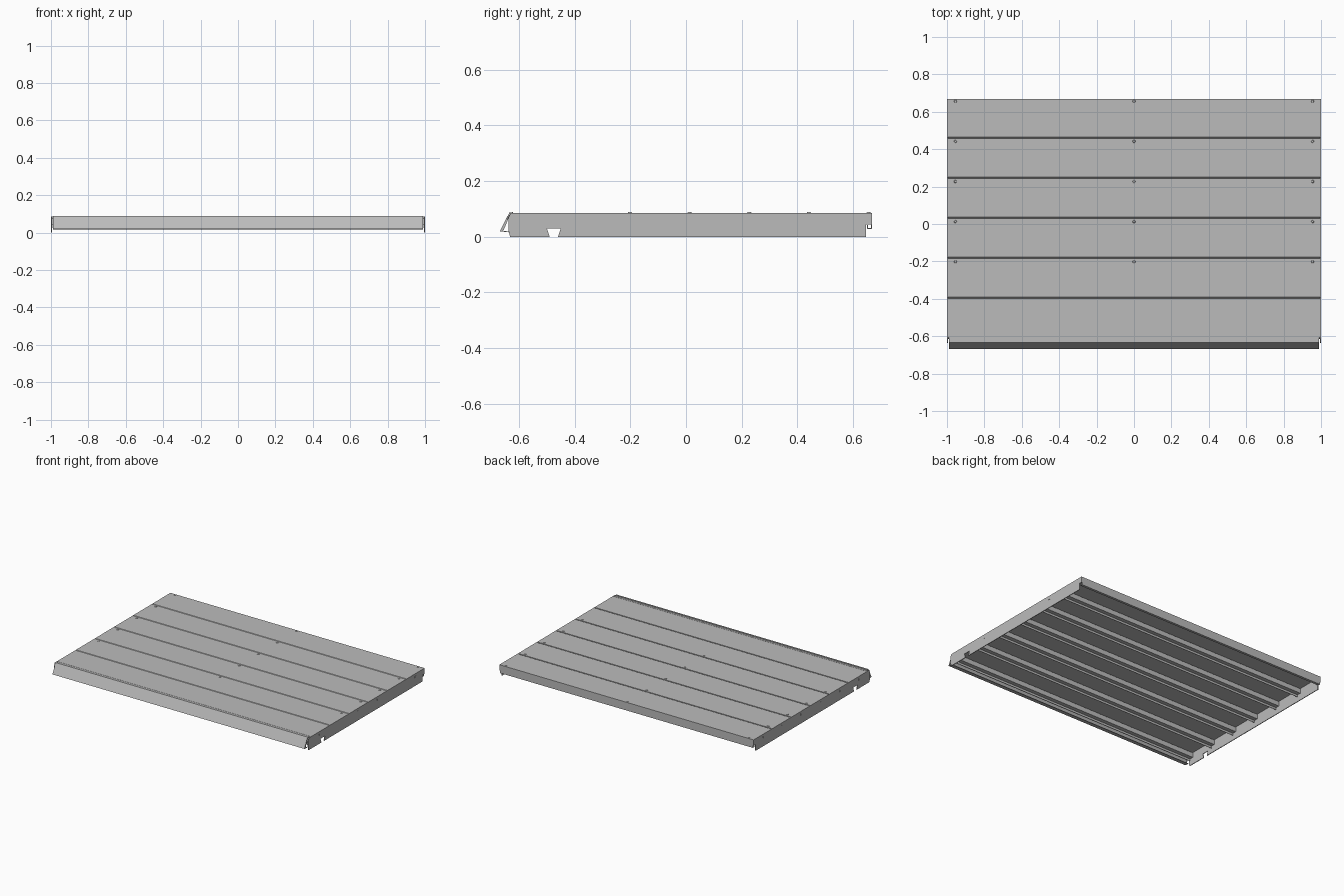
import bpy, bmesh

cube = bpy.data.objects.get("Cube")
if cube:
    bpy.data.objects.remove(cube, do_unlink=True)

steel = bpy.data.materials.new("galvanised grey")
steel.use_nodes = True
grey = (0.5, 0.5, 0.5, 1)
steel.diffuse_color = grey
steel.node_tree.nodes["Principled BSDF"].inputs["Base Color"].default_value = grey


def finish(name, bm):
    mesh = bpy.data.meshes.new(name)
    bm.to_mesh(mesh)
    bm.free()
    mesh.materials.append(steel)
    obj = bpy.data.objects.new(name, mesh)
    bpy.context.collection.objects.link(obj)
    return obj


def thicken(obj, thickness):
    mod = obj.modifiers.new("Thickness", 'SOLIDIFY')
    mod.thickness = thickness
    mod.offset = -1
    mod.use_even_offset = True


def folded_sheet(name, path, half_width, thickness=0.003):
    """Sheet metal folded along a (y, z) path and running across x."""
    bm = bmesh.new()
    rows = [[bm.verts.new((s * half_width, y, z)) for s in (-1, 1)] for y, z in path]
    for a, b in zip(rows, rows[1:]):
        bm.faces.new((a[0], a[1], b[1], b[0]))
    obj = finish(name, bm)
    thicken(obj, thickness)
    return obj


def mirror_x(obj):
    obj.modifiers.new("Mirror", 'MIRROR').use_axis[0] = True


def add_box(bm, centre, size):
    corners = bmesh.ops.create_cube(bm, size=1)["verts"]
    bmesh.ops.scale(bm, vec=size, verts=corners)
    bmesh.ops.translate(bm, vec=centre, verts=corners)


TOP = 0.086
PITCH = 0.2144
FRONT = -0.61
BACK = 0.668
seams = [FRONT + PITCH * i for i in range(6)]

# Deck planks, each with a small sloped front edge; the last folds down at the back
for i, y in enumerate(seams):
    path = [(y - 0.004, TOP - 0.008), (y + 0.004, TOP)]
    if i < 5:
        path += [(y + PITCH - 0.004, TOP), (y + PITCH - 0.004, TOP - 0.008)]
    else:
        path += [(BACK, TOP), (BACK, 0.028), (0.651, 0.028), (0.651, 0.043)]
    folded_sheet(f"deck_plank_{i + 1}", path, 0.994)

# Stepped stiffening ribs under the seams
for i, y in enumerate(seams):
    folded_sheet(f"rib_{i + 1}",
                 [(y - 0.02, TOP - 0.008), (y + 0.016, TOP - 0.008), (y + 0.016, 0.045),
                  (y - 0.012, 0.045), (y - 0.012, 0.03)], 0.99)

# Sloped front fascia with a return lip and a top flange
folded_sheet("front_fascia",
             [(-0.637, 0.016), (-0.669, 0.02), (-0.633, 0.09),
              (-0.622, 0.09), (-0.622, TOP), (-0.608, TOP)], 0.99)

# Side plates with a notch near the front and a cut-out at the back
outline = [(-0.632, 0), (-0.49, 0), (-0.5, 0.03), (-0.45, 0.03), (-0.46, 0),
           (0.646, 0), (0.646, 0.045), (BACK, 0.045), (BACK, TOP),
           (-0.63, TOP), (-0.637, 0.07), (-0.637, 0.02)]
bm = bmesh.new()
bm.faces.new([bm.verts.new((0.999, y, z)) for y, z in outline])
side = finish("side_plates", bm)
thicken(side, 0.005)
mirror_x(side)

# Pairs of small locking tabs along the side plates
bm = bmesh.new()
for i in range(6):
    for shift in (-0.004, 0.004):
        add_box(bm, (0.997, -0.51 + PITCH * i + shift, 0.064), (0.006, 0.004, 0.012))
mirror_x(finish("side_tabs", bm))

# End caps closing the upper corners of the fascia
bm = bmesh.new()
bm.faces.new([bm.verts.new((0.99, y, z)) for y, z in
              [(-0.668, 0.02), (-0.655, 0.024), (-0.637, 0.075), (-0.63, TOP)]])
caps = finish("fascia_end_caps", bm)
thicken(caps, 0.003)
mirror_x(caps)

# Screw heads in three columns
bm = bmesh.new()
for i in range(5):
    for x in (-0.955, 0, 0.955):
        head = bmesh.ops.create_cone(bm, cap_ends=True, segments=12,
                                     radius1=0.008, radius2=0.006, depth=0.003)["verts"]
        bmesh.ops.translate(bm, vec=(x, 0.656 - PITCH * i, TOP + 0.001), verts=head)
finish("screw_heads", bm)
